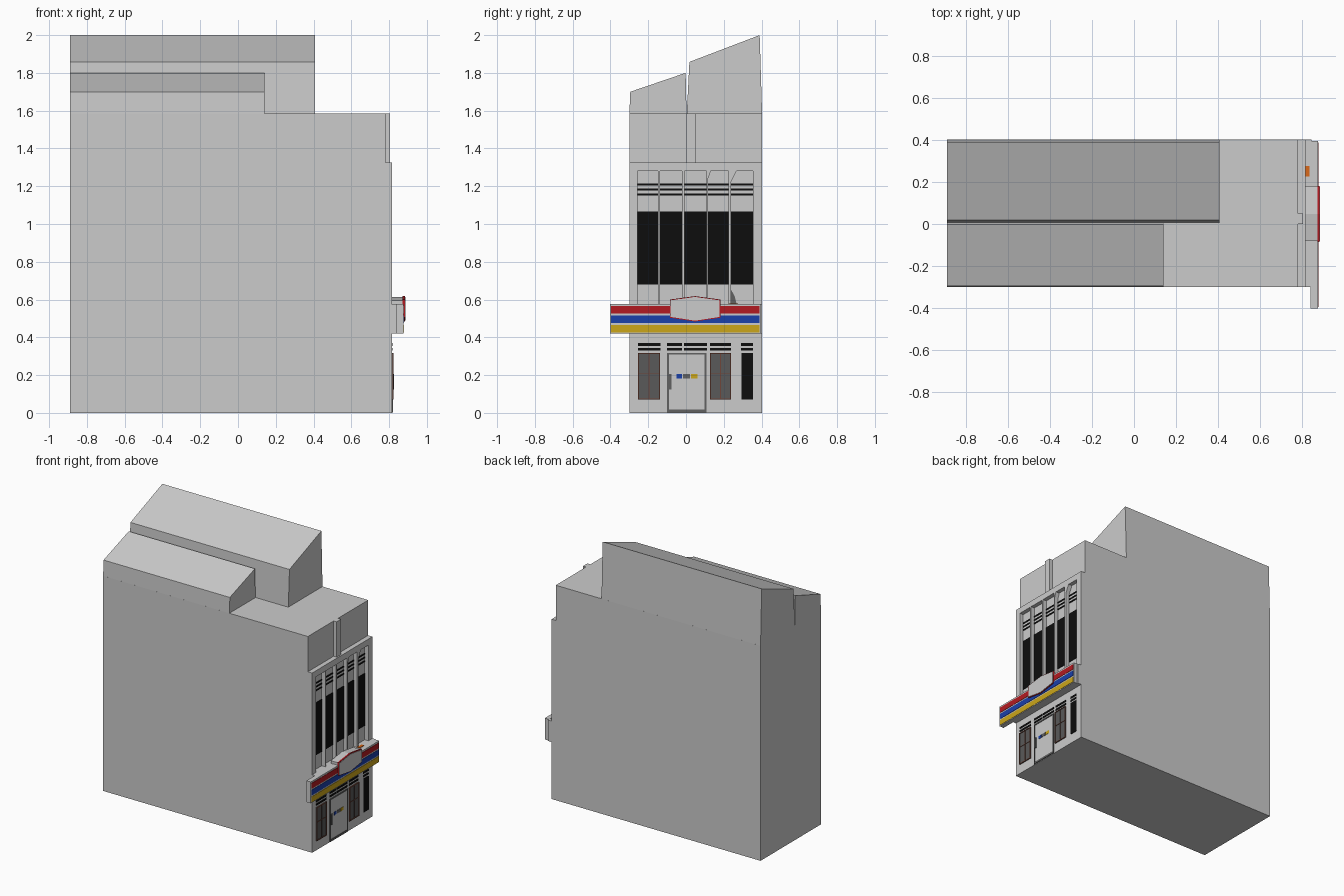
import bpy, bmesh

if "Cube" in bpy.data.objects:
    bpy.data.objects.remove(bpy.data.objects["Cube"])


def material(name, rgb):
    m = bpy.data.materials.new(name)
    m.diffuse_color = (*rgb, 1)
    m.use_nodes = True
    m.node_tree.nodes["Principled BSDF"].inputs["Base Color"].default_value = m.diffuse_color
    return m


BLACK = material("black", (0.004, 0.004, 0.004))
GLASS = material("glass", (0.1, 0.1, 0.1))
BROWN = material("brown", (0.16, 0.06, 0.04))
RED = material("red", (0.45, 0.01, 0.015))
BLUE = material("blue", (0.01, 0.05, 0.4))
YELLOW = material("yellow", (0.6, 0.38, 0.01))
ORANGE = material("orange", (0.7, 0.14, 0.01))
DARK = material("dark_grey", (0.12, 0.12, 0.12))


def prism(name, pts, axis, lo, hi, mat=None):
    """Extrude a profile along 'x' (points are y,z) or 'y' (points are x,z)."""
    bm = bmesh.new()
    def place(t, p):
        return (t, p[0], p[1]) if axis == "x" else (p[0], t, p[1])
    a = [bm.verts.new(place(lo, p)) for p in pts]
    b = [bm.verts.new(place(hi, p)) for p in pts]
    bm.faces.new(a)
    bm.faces.new(b)
    n = len(pts)
    for i in range(n):
        j = (i + 1) % n
        bm.faces.new((a[i], a[j], b[j], b[i]))
    bmesh.ops.recalc_face_normals(bm, faces=bm.faces)
    me = bpy.data.meshes.new(name)
    bm.to_mesh(me)
    bm.free()
    ob = bpy.data.objects.new(name, me)
    bpy.context.collection.objects.link(ob)
    if mat:
        me.materials.append(mat)
    return ob


def box(name, x, y, z, mat=None):
    return prism(name, [(y[0], z[0]), (y[1], z[0]), (y[1], z[1]), (y[0], z[1])],
                 "x", x[0], x[1], mat)


FRONT, RECESS = 0.815, 0.785

# Main body with the stepped-back upper storey
body = prism("main_body", [(-0.89, 0), (FRONT, 0), (FRONT, 1.325), (0.78, 1.325),
                           (0.78, 1.585), (-0.89, 1.585)], "y", -0.30, 0.403)
box("upper_pilaster", (0.77, 0.805), (0.0, 0.05), (1.32, 1.585))

# Two sloped roof blocks
prism("roof_low", [(-0.30, 1.58), (0.003, 1.58), (-0.002, 1.80), (-0.295, 1.70)],
      "x", -0.89, 0.14)
prism("roof_high", [(0.004, 1.58), (0.403, 1.58), (0.39, 2.0), (0.018, 1.858)],
      "x", -0.89, 0.407)

# Tall recessed bays: (left, right, corner cut width, corner cut height)
bays = [(-0.257, -0.147, 0, 0), (-0.137, -0.02, 0, 0), (-0.008, 0.108, 0, 0),
        (0.117, 0.225, 0.014, 0.04), (0.237, 0.355, 0.03, 0.06)]
for i, (l, r, cw, ch) in enumerate(bays):
    pts = [(l, 0.5), (r, 0.5), (r, 1.28), (l + cw, 1.28)]
    if cw:
        pts.append((l, 1.28 - ch))
    cutter = prism("bay_cutter", pts, "x", RECESS, 0.9)
    mod = body.modifiers.new("bay", "BOOLEAN")
    mod.operation, mod.solver, mod.object = "DIFFERENCE", "EXACT", cutter
    bpy.context.view_layer.objects.active = body
    bpy.ops.object.modifier_apply(modifier=mod.name)
    bpy.data.objects.remove(cutter)
    # dark window and three louvre slots
    box(f"tall_window_{i}", (RECESS - 0.005, RECESS + 0.003), (l, r), (0.68, 1.067), BLACK)
    for k in range(3):
        z = 1.15 + 0.027 * k
        box(f"upper_louvre_{i}_{k}", (RECESS - 0.005, RECESS + 0.003), (l, r),
            (z, z + 0.011), BLACK)

# Small fin at the foot of the last bay
prism("bay_fin", [(0.237, 0.57), (0.27, 0.57), (0.257, 0.62), (0.237, 0.655)],
      "x", RECESS - 0.005, RECESS + 0.006, DARK)

# Sign band, stripes and hexagonal plaque
box("sign_backing", (0.78, 0.845), (-0.30, 0.403), (0.42, 0.575))
box("sign_board", (0.84, 0.875), (-0.403, 0.395), (0.42, 0.577))
for name, z, mat in (("red", 0.525, RED), ("blue", 0.475, BLUE), ("yellow", 0.425, YELLOW)):
    box(f"stripe_{name}", (0.87, 0.8775), (-0.396, 0.389), (z, z + 0.04), mat)
box("orange_patch", (0.815, 0.835), (0.225, 0.275), (0.57, 0.579), ORANGE)


def plaque(name, grow, x0, x1, mat=None):
    l, r, g = -0.082 - grow, 0.178 + grow, grow
    prism(name, [(l, 0.508 - g), (0.048, 0.488 - g), (r, 0.508 - g),
                 (r, 0.596 + g), (0.048, 0.614 + g), (l, 0.596 + g)], "x", x0, x1, mat)


plaque("plaque", 0, FRONT, 0.886)
plaque("plaque_rim", 0.004, 0.872, 0.883, RED)

# Louvre slots above the ground floor openings
for i, (l, r) in enumerate([(-0.255, -0.135), (-0.10, -0.02), (-0.01, 0.11),
                            (0.128, 0.238), (0.29, 0.355)]):
    for z in (0.33, 0.355):
        box(f"lower_louvre_{i}", (0.81, 0.818), (l, r), (z, z + 0.014), BLACK)


def frame(name, x, y, z, w, mat, bottom=True):
    for s in (y[0], y[1] - w):
        box(name + "_post", x, (s, s + w), z, mat)
    for s in ((z[0], z[1] - w) if bottom else (z[1] - w,)):
        box(name + "_rail", x, y, (s, s + w), mat)


# Ground floor windows with thin brown frames and glazing bars
for i, (l, r) in enumerate([(-0.255, -0.137), (0.127, 0.238)]):
    box(f"window_glass_{i}", (0.81, 0.819), (l, r), (0.07, 0.318), GLASS)
    frame(f"window_frame_{i}", (0.81, 0.823), (l, r), (0.07, 0.318), 0.006, BROWN)
    c = (l + r) / 2
    box(f"window_mullion_{i}", (0.81, 0.822), (c - 0.002, c + 0.002), (0.07, 0.318), BROWN)
    box(f"window_transom_{i}", (0.81, 0.822), (l, r), (0.205, 0.209), BROWN)
box("side_window", (0.81, 0.819), (0.295, 0.355), (0.07, 0.318), BLACK)

# Door with frame, threshold, handle and coloured stickers
box("door", (0.81, 0.818), (-0.095, 0.105), (0.005, 0.315))
frame("door_frame", (0.81, 0.821), (-0.10, 0.108), (0.005, 0.318), 0.009, DARK, False)
box("door_threshold", (0.81, 0.821), (-0.10, 0.108), (0.003, 0.018), DARK)
box("door_handle", (0.815, 0.825), (-0.089, -0.076), (0.125, 0.205), DARK)
for name, l, r, mat in (("blue", -0.05, -0.022, BLUE), ("grey", -0.017, 0.022, DARK),
                        ("yellow", 0.027, 0.06, YELLOW)):
    box(f"sticker_{name}", (0.815, 0.820), (l, r), (0.182, 0.205), mat)
